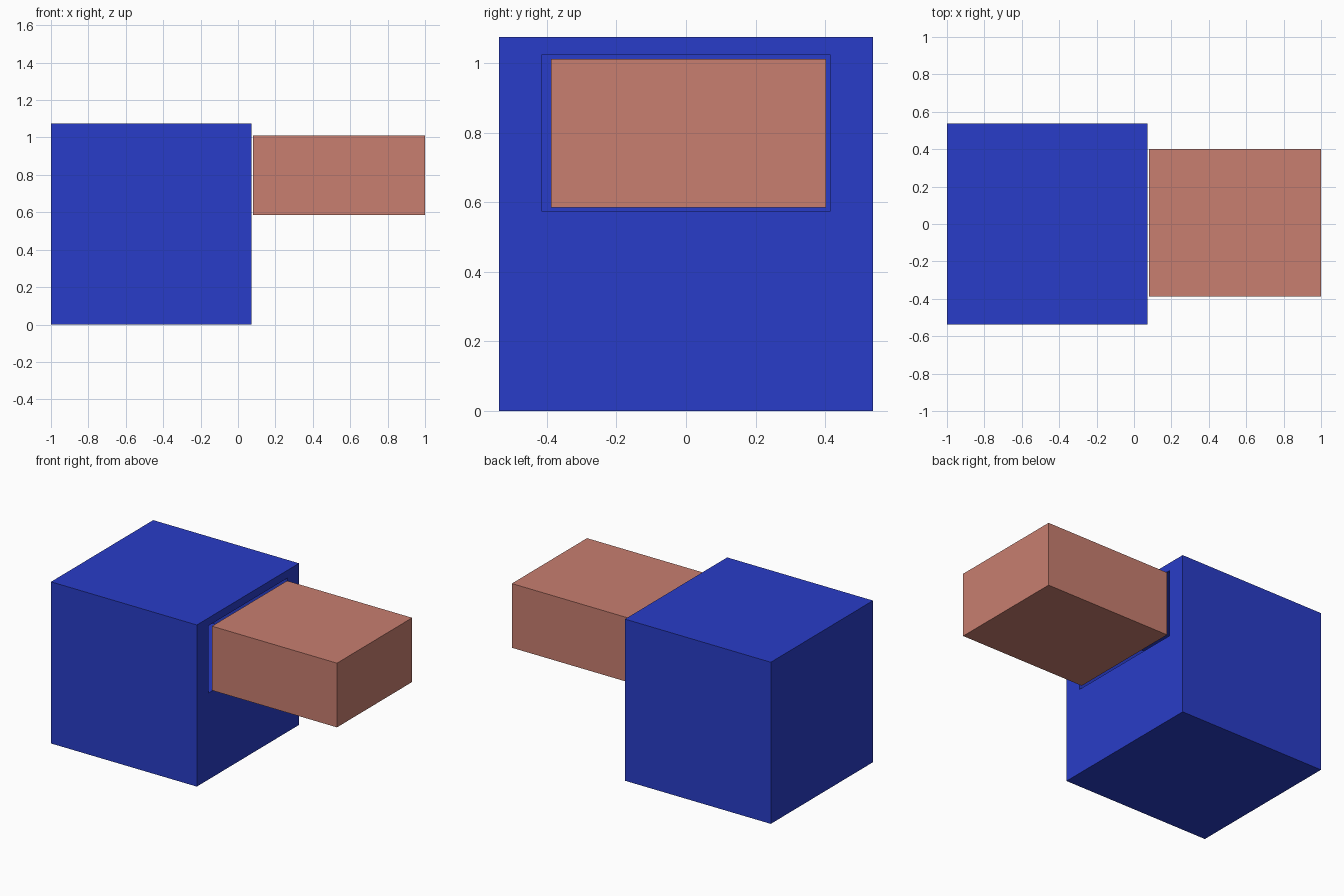
import bpy, bmesh

if "Cube" in bpy.data.objects:
    bpy.data.objects.remove(bpy.data.objects["Cube"])


def material(name, color):
    m = bpy.data.materials.new(name)
    m.diffuse_color = color
    m.use_nodes = True
    m.node_tree.nodes["Principled BSDF"].inputs["Base Color"].default_value = m.diffuse_color
    return m


def box(name, lo, hi, mat):
    bm = bmesh.new()
    bmesh.ops.create_cube(bm, size=1)
    for v in bm.verts:
        v.co = [(a + b) / 2 + c * (b - a) for a, b, c in zip(lo, hi, v.co)]
    return finish(name, bm, mat)


def finish(name, bm, mat):
    mesh = bpy.data.meshes.new(name)
    bm.to_mesh(mesh)
    bm.free()
    mesh.materials.append(mat)
    ob = bpy.data.objects.new(name, mesh)
    bpy.context.collection.objects.link(ob)
    return ob


blue = material("blue", (0.022, 0.046, 0.58, 1))
clay = material("clay", (0.58, 0.21, 0.16, 1))

# Cabinet block with a deep drawer opening in its right side
cabinet = box("cabinet", (-1, -0.537, 0), (0.073, 0.537, 1.075), blue)
cutter = box("drawer_opening_cutter", (-0.87, -0.415, 0.575), (0.2, 0.415, 1.023), blue)
cutter.hide_render = True
cutter.hide_viewport = True
cut = cabinet.modifiers.new("opening", "BOOLEAN")
cut.operation = "DIFFERENCE"
cut.solver = "EXACT"
cut.object = cutter

# Solid drawer block pulled fully out
box("drawer", (0.08, -0.388, 0.585), (1, 0.402, 1.012), clay)
